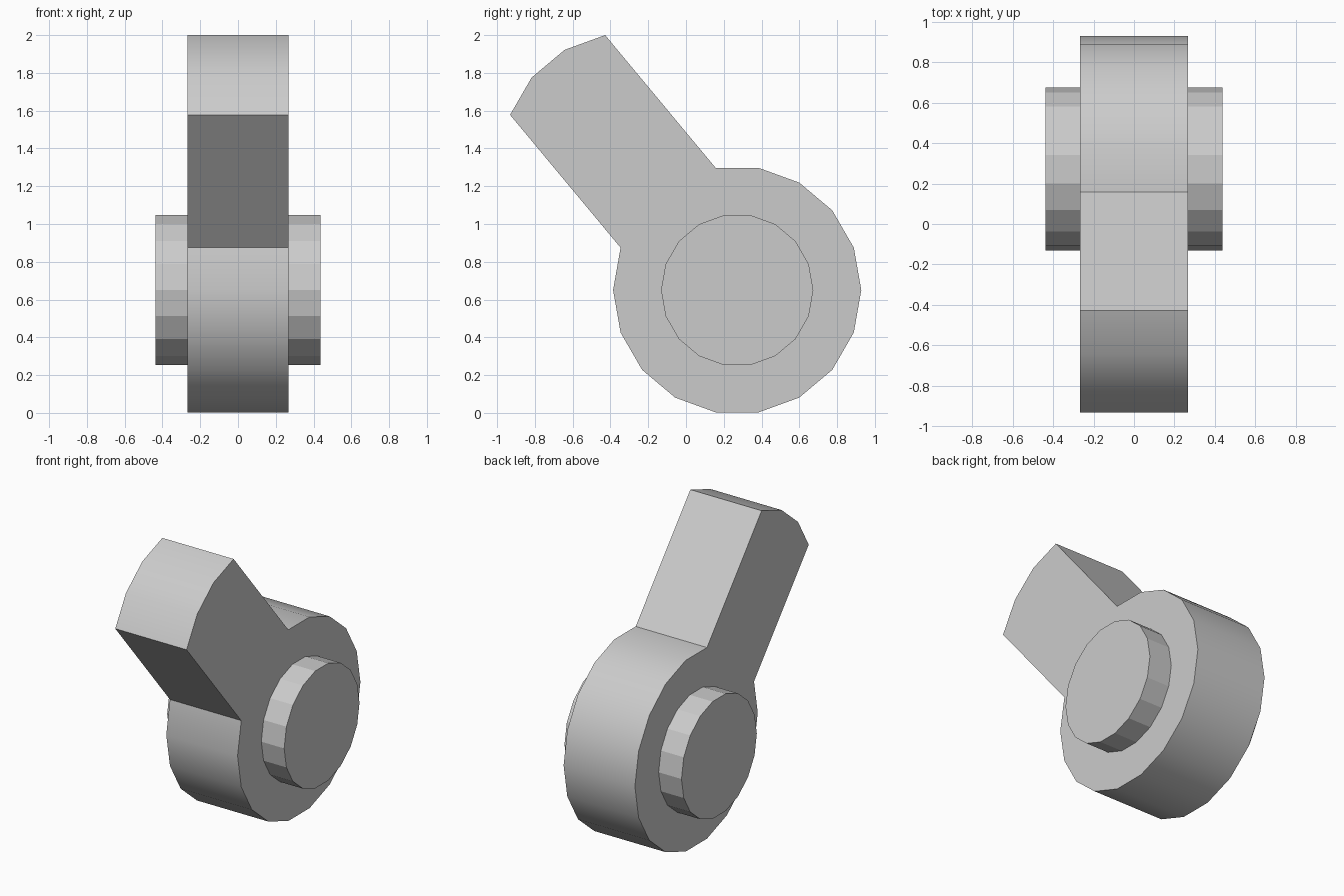
import bpy, bmesh
from math import sin, cos, radians

if "Cube" in bpy.data.objects:
    bpy.data.objects.remove(bpy.data.objects["Cube"])

CY, CZ = 0.271, 0.65   # pivot centre in the side view


def ring_point(radius, deg, dy=0.0, dz=0.0):
    a = radians(deg)
    return (CY + radius * cos(a) + dy, CZ + radius * sin(a) + dz)


def extrude_profile(name, points, half_width):
    """Extrude a (y, z) outline symmetrically along x."""
    bm = bmesh.new()
    face = bm.faces.new([bm.verts.new((-half_width, y, z)) for y, z in points])
    result = bmesh.ops.extrude_face_region(bm, geom=[face])
    moved = [v for v in result["geom"] if isinstance(v, bmesh.types.BMVert)]
    bmesh.ops.translate(bm, verts=moved, vec=(2 * half_width, 0, 0))
    bmesh.ops.recalc_face_normals(bm, faces=bm.faces)
    mesh = bpy.data.meshes.new(name)
    bm.to_mesh(mesh)
    bm.free()
    obj = bpy.data.objects.new(name, mesh)
    bpy.context.collection.objects.link(obj)
    return obj


# Lever: 18-sided hub whose upper-left arc is pushed outward to form the arm
hub = [ring_point(0.657, d) for d in range(160, 461, 20)]
arm_end = [ring_point(0.657, d, -0.585, 0.703) for d in range(100, 161, 20)]
lever = extrude_profile("lever", hub + arm_end, 0.267)
bpy.context.view_layer.objects.active = lever
lever.select_set(True)
bpy.ops.object.shade_smooth_by_angle(angle=radians(30))
lever.select_set(False)

# Pivot pin: flat-shaded 18-sided cylinder protruding on both sides
extrude_profile("pivot_pin", [ring_point(0.403, d) for d in range(0, 360, 20)], 0.438)
